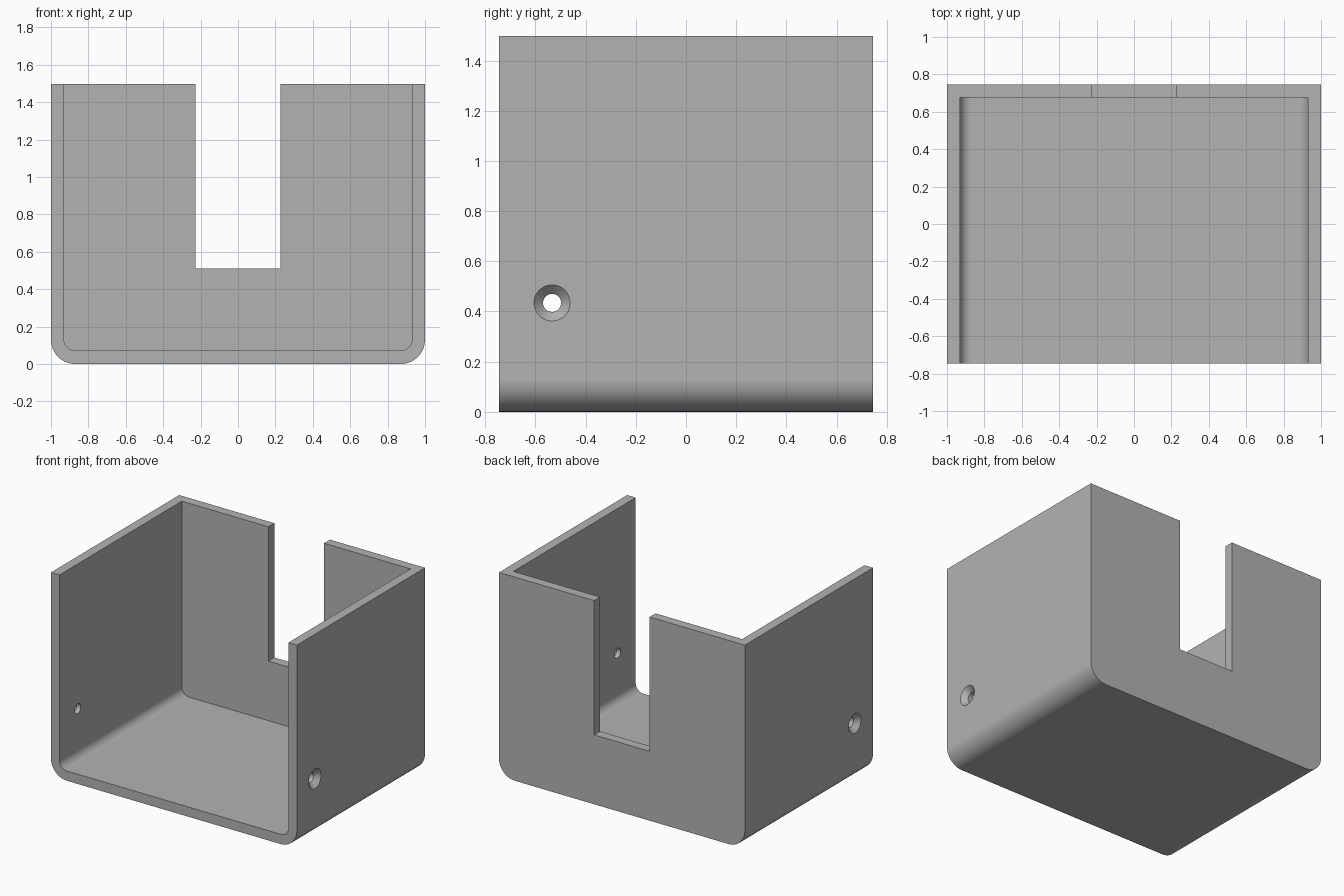
import bpy
import bmesh
from math import sin, cos, pi

if "Cube" in bpy.data.objects:
    bpy.data.objects.remove(bpy.data.objects["Cube"])

HALF_X, HALF_Y, HEIGHT, WALL = 1.0, 0.745, 1.498, 0.069
OUTER_R, INNER_R = 0.13, 0.061
SLOT_HALF, SLOT_Z = 0.226, 0.51
HOLE_Y, HOLE_Z, HOLE_R, SINK_R = -0.534, 0.434, 0.036, 0.072

grey = bpy.data.materials.new("plain grey")
grey.use_nodes = True
grey.diffuse_color = (0.45, 0.45, 0.45, 1)
grey.node_tree.nodes["Principled BSDF"].inputs["Base Color"].default_value = (0.45, 0.45, 0.45, 1)


def finish(name, bm):
    bmesh.ops.recalc_face_normals(bm, faces=bm.faces)
    mesh = bpy.data.meshes.new(name)
    bm.to_mesh(mesh)
    bm.free()
    mesh.materials.append(grey)
    obj = bpy.data.objects.new(name, mesh)
    bpy.context.collection.objects.link(obj)
    return obj


def round_bottom_prism(name, half, bottom, top, radius, y0, y1, steps=16):
    """Block with rounded lower edges, extruded front to back."""
    profile = [(half, top), (-half, top)]
    for side, start in ((-1, pi), (1, 1.5 * pi)):
        for i in range(steps + 1):
            a = start + i * pi / 2 / steps
            profile.append((side * (half - radius) + radius * cos(a),
                            bottom + radius + radius * sin(a)))
    bm = bmesh.new()
    face = bm.faces.new([bm.verts.new((x, y0, z)) for x, z in profile])
    extruded = bmesh.ops.extrude_face_region(bm, geom=[face])
    verts = [v for v in extruded["geom"] if isinstance(v, bmesh.types.BMVert)]
    bmesh.ops.translate(bm, vec=(0, y1 - y0, 0), verts=verts)
    return finish(name, bm)


def box(name, lo, hi):
    bm = bmesh.new()
    bmesh.ops.create_cube(bm, size=1)
    for v in bm.verts:
        v.co = [lo[i] if v.co[i] < 0 else hi[i] for i in range(3)]
    return finish(name, bm)


def screw_hole_cutter(name, sides=48):
    """Straight bore along x with a countersink flaring out at both ends."""
    sink_x = HALF_X - (SINK_R - HOLE_R)
    over = 0.02
    stations = [(-HALF_X - over, SINK_R + over), (-sink_x, HOLE_R),
                (sink_x, HOLE_R), (HALF_X + over, SINK_R + over)]
    bm = bmesh.new()
    rings = [[bm.verts.new((x, HOLE_Y + r * cos(2 * pi * i / sides),
                            HOLE_Z + r * sin(2 * pi * i / sides)))
              for i in range(sides)] for x, r in stations]
    for a, b in zip(rings, rings[1:]):
        for i in range(sides):
            j = (i + 1) % sides
            bm.faces.new((a[i], a[j], b[j], b[i]))
    bm.faces.new(rings[0])
    bm.faces.new(rings[-1])
    return finish(name, bm)


# Outer shell, open at the top and front
housing = round_bottom_prism("housing", HALF_X, 0, HEIGHT, OUTER_R, -HALF_Y, HALF_Y)

# Cavity, back wall slot and countersunk side holes
cutters = [
    round_bottom_prism("cavity_cutter", HALF_X - WALL, WALL + 0.003, HEIGHT + 0.2,
                       INNER_R, -HALF_Y - 0.2, HALF_Y - WALL),
    box("slot_cutter", (-SLOT_HALF, HALF_Y - 0.2, SLOT_Z), (SLOT_HALF, HALF_Y + 0.2, HEIGHT + 0.2)),
    screw_hole_cutter("screw_hole_cutter"),
]
bpy.context.view_layer.objects.active = housing
for cutter in cutters:
    cutter.hide_render = True
    cut = housing.modifiers.new("cut", 'BOOLEAN')
    cut.operation = 'DIFFERENCE'
    cut.solver = 'EXACT'
    cut.object = cutter
    bpy.ops.object.modifier_apply(modifier=cut.name)
    bpy.data.objects.remove(cutter)

# Smooth rounded edges, crisp corners
bpy.ops.object.select_all(action='DESELECT')
housing.select_set(True)
bpy.ops.object.shade_smooth_by_angle(angle=pi / 6)
normals = housing.modifiers.new("flat_walls", 'WEIGHTED_NORMAL')
normals.keep_sharp = True
